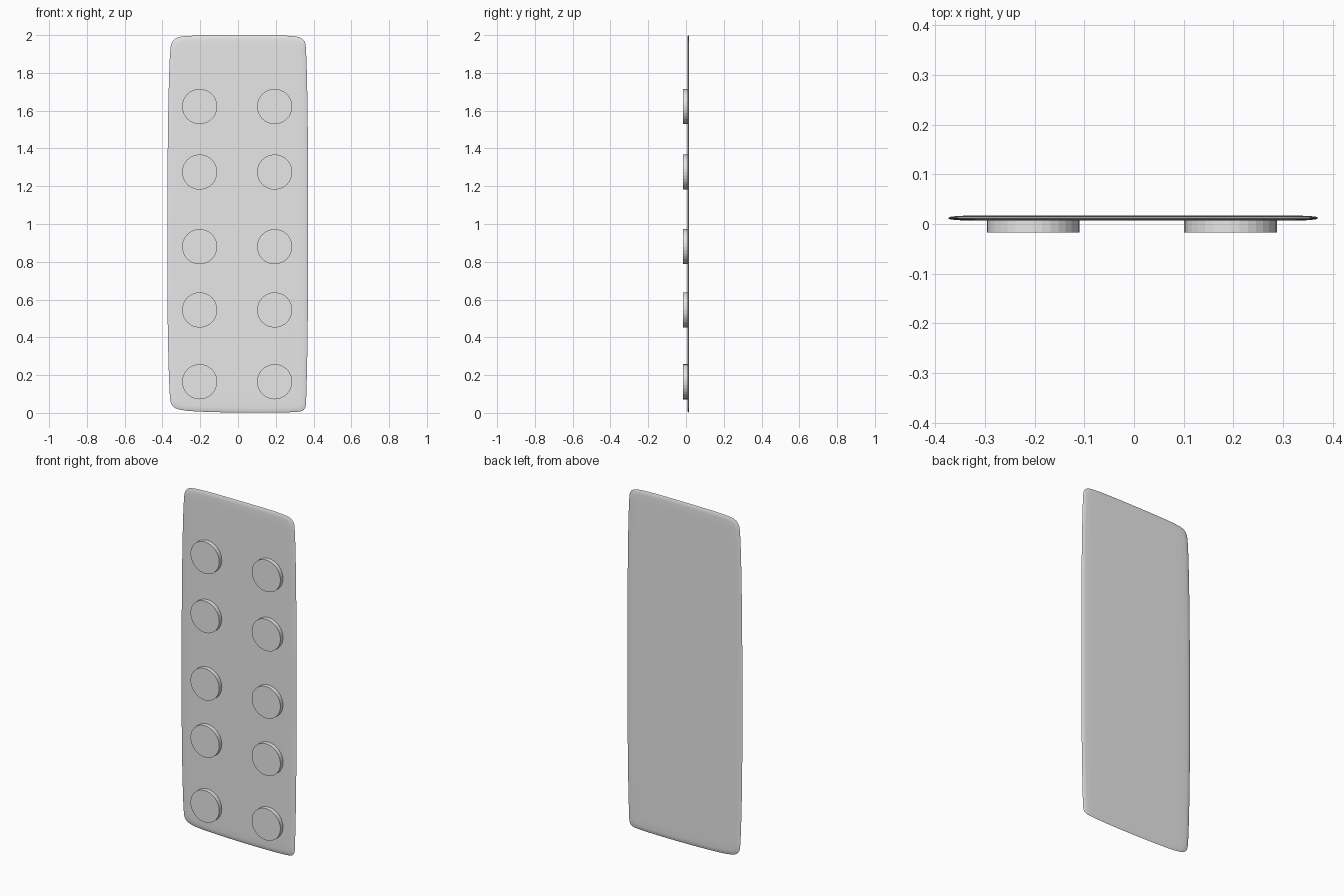
import bpy
import bmesh
import math
from mathutils import Vector

cube = bpy.data.objects.get("Cube")
if cube:
    bpy.data.objects.remove(cube, do_unlink=True)

grey = bpy.data.materials.new("light_grey")
grey.use_nodes = True
grey.diffuse_color = (0.8, 0.8, 0.8, 1)
grey.node_tree.nodes["Principled BSDF"].inputs["Base Color"].default_value = (0.8, 0.8, 0.8, 1)


def finish(bm, name):
    bmesh.ops.recalc_face_normals(bm, faces=bm.faces)
    mesh = bpy.data.meshes.new(name)
    bm.to_mesh(mesh)
    bm.free()
    mesh.materials.append(grey)
    obj = bpy.data.objects.new(name, mesh)
    bpy.context.collection.objects.link(obj)
    return obj


def round_corners(points, passes):
    """Corner cutting on a closed outline."""
    for _ in range(passes):
        pairs = list(zip(points, points[1:] + points[:1]))
        points = [a.lerp(b, t) for a, b in pairs for t in (0.25, 0.75)]
    return points


# Backing sheet: soft, slightly uneven rounded rectangle with thin edges
outline = [Vector(p) for p in (
    (-0.15, 0.004), (0.1, 0), (0.3, 0.003), (0.357, 0.012), (0.362, 0.08),
    (0.37, 0.45), (0.371, 1.0), (0.37, 1.55), (0.362, 1.92), (0.352, 1.982),
    (0.28, 1.999), (0, 2), (-0.28, 1.998), (-0.35, 1.98), (-0.362, 1.9),
    (-0.371, 1.55), (-0.375, 1.0), (-0.373, 0.45), (-0.363, 0.09),
    (-0.352, 0.034), (-0.3, 0.012))]
outline = round_corners(outline, 3)

MID_Y = 0.012
rings = [(0.06, -0.005), (0.025, -0.0045), (0.006, -0.003), (0, 0),
         (0.006, 0.003), (0.025, 0.0045), (0.06, 0.005)]
bm = bmesh.new()
loops = []
for inset, dy in rings:
    sx, sz = 1 - inset / 0.373, 1 - inset
    loops.append([bm.verts.new((p.x * sx, MID_Y + dy, 1 + (p.y - 1) * sz))
                  for p in outline])
for a, b in zip(loops, loops[1:]):
    for i in range(len(a)):
        j = (i + 1) % len(a)
        bm.faces.new((a[i], a[j], b[j], b[i]))
bm.faces.new(loops[0])
bm.faces.new(loops[-1])
sheet = finish(bm, "backing_sheet")
bpy.ops.object.select_all(action="DESELECT")
sheet.select_set(True)
bpy.context.view_layer.objects.active = sheet
bpy.ops.object.shade_smooth_by_angle(angle=math.radians(50))

# Round tablets: two columns of five shallow discs on the front
FRONT, BACK = -0.017, 0.012
for side, x in (("right", -0.203), ("left", 0.194)):
    for row, z in enumerate((0.165, 0.545, 0.88, 1.275, 1.622), 1):
        bm = bmesh.new()
        bmesh.ops.create_cone(bm, cap_ends=True, segments=32, radius1=0.093,
                              radius2=0.093, depth=BACK - FRONT)
        tablet = finish(bm, f"tablet_{side}_{row}")
        tablet.rotation_euler.x = math.pi / 2
        tablet.location = (x, (FRONT + BACK) / 2, z)
